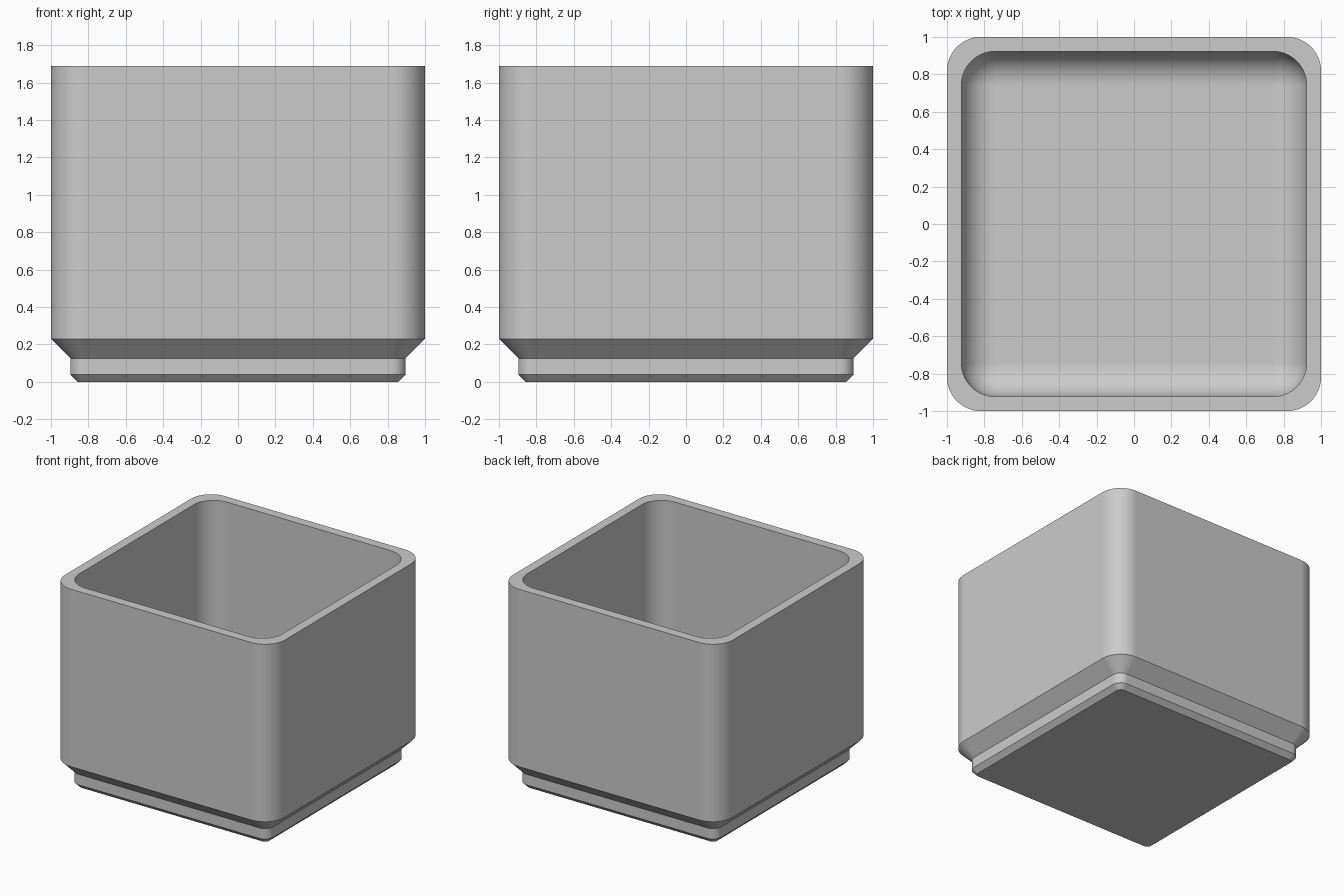
import bpy, bmesh, math

cube = bpy.data.objects.get("Cube")
if cube:
    bpy.data.objects.remove(cube, do_unlink=True)

CORNER = 0.181      # corner radius of the outer and inner walls
INNER = 0.923       # half width of the cavity
FLOOR = 0.337       # height of the cavity floor
HEIGHT = 1.687
STEPS = 14          # segments per rounded corner


def rounded_square(bm, half, radius, z):
    """Ring of vertices around a square with rounded corners."""
    ring = []
    for quarter in range(4):
        start = quarter * math.pi / 2
        mid = start + math.pi / 4
        reach = (half - radius) * math.sqrt(2)
        for i in range(STEPS + 1):
            a = start + i / STEPS * math.pi / 2
            ring.append(bm.verts.new((reach * math.cos(mid) + radius * math.cos(a),
                                      reach * math.sin(mid) + radius * math.sin(a), z)))
    return ring


# Profile as (inset from the wall, height): stepped foot and outer wall
outside = [(0.142, 0), (0.104, 0.039), (0.104, 0.125), (0, 0.229), (0, HEIGHT)]
# Cavity wall running down into a rounded floor edge
inside = [(0, HEIGHT)]
for i in range(STEPS + 1):
    a = i / STEPS * math.pi / 2
    inside.append((CORNER * (1 - math.cos(a)), FLOOR + CORNER * (1 - math.sin(a))))

bm = bmesh.new()
rings = [rounded_square(bm, 1 - d, CORNER - d, z) for d, z in outside]
rings += [rounded_square(bm, INNER - d, max(CORNER - d, 0), z) for d, z in inside]
for low, high in zip(rings, rings[1:]):
    for i in range(len(low)):
        j = (i + 1) % len(low)
        bm.faces.new((low[i], low[j], high[j], high[i]))
bm.faces.new(rings[0][::-1])
bm.faces.new(rings[-1])
bmesh.ops.remove_doubles(bm, verts=bm.verts[:], dist=0.0001)
bmesh.ops.recalc_face_normals(bm, faces=bm.faces[:])

mesh = bpy.data.meshes.new("storage_bin")
bm.to_mesh(mesh)
bm.free()
bin_object = bpy.data.objects.new("storage_bin", mesh)
bpy.context.collection.objects.link(bin_object)

# Plain grey plastic
grey = bpy.data.materials.new("light_grey")
grey.use_nodes = True
colour = (0.6, 0.6, 0.6, 1)
grey.diffuse_color = colour
grey.node_tree.nodes["Principled BSDF"].inputs["Base Color"].default_value = colour
mesh.materials.append(grey)

# Smooth corners with flat walls and crisp chamfers
bpy.context.view_layer.objects.active = bin_object
bin_object.select_set(True)
bpy.ops.object.shade_smooth_by_angle(angle=math.radians(30))
weighted = bin_object.modifiers.new("flat_walls", 'WEIGHTED_NORMAL')
weighted.keep_sharp = True
